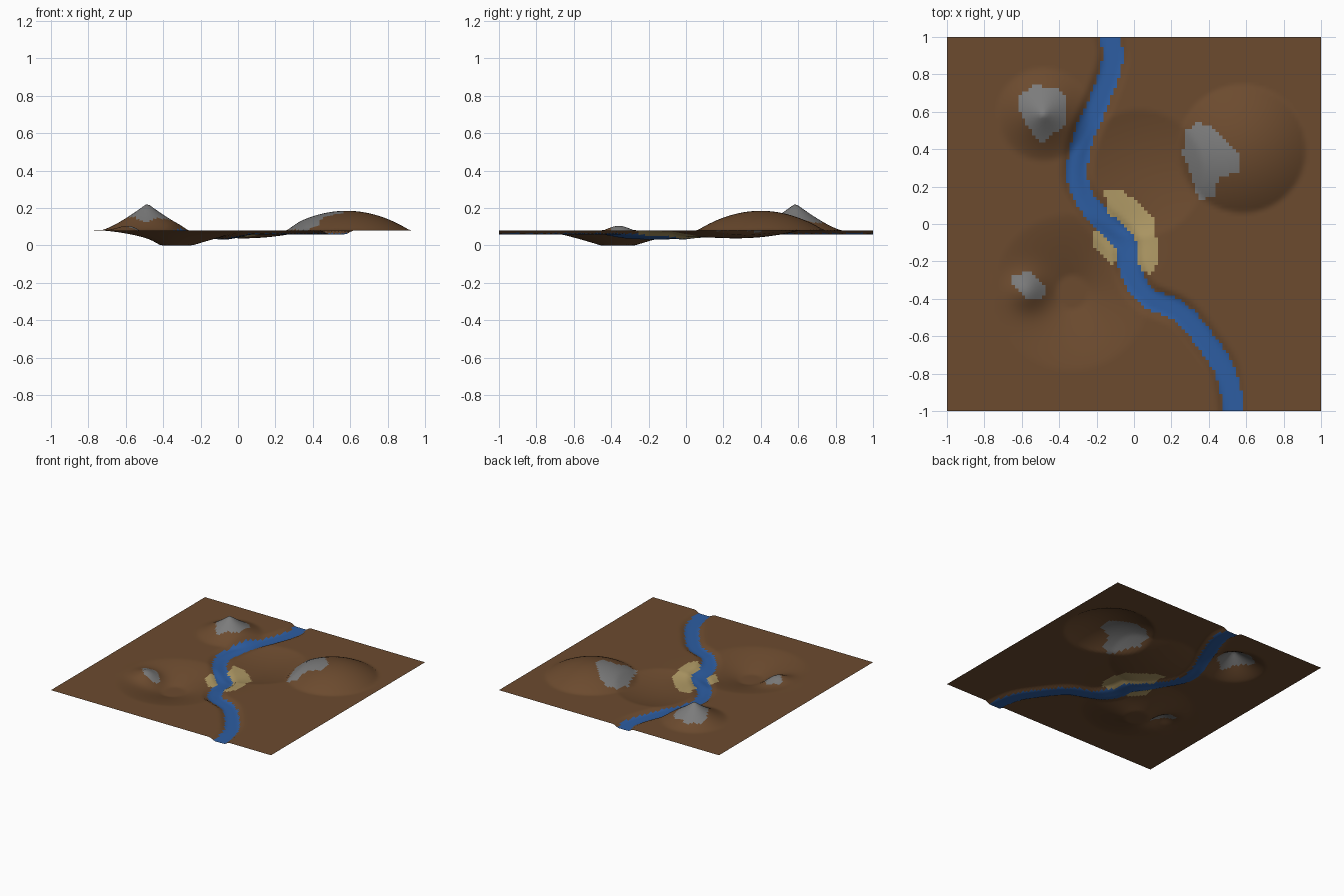
import bpy, bmesh, math
from mathutils import Vector
from mathutils.geometry import interpolate_bezier

if "Cube" in bpy.data.objects:
    bpy.data.objects.remove(bpy.data.objects["Cube"])

N = 110          # grid cells per side
BASE = 0.08      # level of the plain


def material(name, rgb):
    m = bpy.data.materials.new(name)
    m.diffuse_color = (*rgb, 1)
    m.use_nodes = True
    m.node_tree.nodes["Principled BSDF"].inputs["Base Color"].default_value = m.diffuse_color
    return m


# River centre line, smoothed with Bezier spans
course = [Vector((x, y, 0)) for x, y in [
    (-0.15, 1.08), (-0.115, 0.88), (-0.19, 0.65), (-0.275, 0.45), (-0.30, 0.22),
    (-0.19, 0.04), (-0.05, -0.10), (-0.02, -0.25), (0.07, -0.39), (0.25, -0.475),
    (0.40, -0.65), (0.50, -0.82), (0.54, -1.08)]]
river = []
for i in range(len(course) - 1):
    a, b = course[i], course[i + 1]
    ta = (b - course[max(i - 1, 0)]) / 6
    tb = (course[min(i + 2, len(course) - 1)] - a) / 6
    river += [p.xy for p in interpolate_bezier(a, a + ta, b - tb, b, 7)[:-1]]
river.append(course[-1].xy)


def river_distance(x, y):
    p = Vector((x, y))
    best = 9
    for a, b in zip(river, river[1:]):
        d = b - a
        t = max(0, min(1, (p - a).dot(d) / d.length_squared))
        best = min(best, (p - a - t * d).length)
    return best


# Landform helpers
def bowl(x, y, cx, cy, r):
    return max(0, 1 - ((x - cx) ** 2 + (y - cy) ** 2) / r ** 2)


def cone(x, y, cx, cy, r, power):
    return max(0, 1 - math.hypot(x - cx, y - cy) / r) ** power


def bump(x, y, cx, cy, s):
    return math.exp(-((x - cx) ** 2 + (y - cy) ** 2) / (2 * s * s))


def height(x, y, dist):
    z = BASE
    z += 0.145 * cone(x, y, -0.485, 0.585, 0.25, 1.3)   # peak
    z += 0.105 * bowl(x, y, 0.58, 0.40, 0.34)           # broad dome
    z -= 0.042 * bowl(x, y, 0.03, 0.27, 0.34)           # shallow crater
    z -= 0.11 * cone(x, y, -0.335, -0.365, 0.42, 1.3)   # deep hollow
    z += 0.06 * bump(x, y, -0.57, -0.36, 0.07)          # small hill
    z -= 0.022 * bump(x, y, -0.04, -0.06, 0.10)         # sandy dip
    t = max(0, min(1, (dist - 0.04) / 0.05))
    z -= 0.021 * (1 - t * t * (3 - 2 * t))              # river channel
    return max(0, z)


# Ground cover outlines
SAND = [(-0.16, 0.19), (-0.06, 0.18), (0.04, 0.10), (0.11, 0.02), (0.13, -0.20),
        (0.09, -0.28), (-0.02, -0.20), (-0.12, -0.21), (-0.22, -0.12),
        (-0.22, -0.05), (-0.14, 0.02)]
ROCKS = [
    [(-0.62, 0.69), (-0.53, 0.74), (-0.42, 0.73), (-0.36, 0.67), (-0.36, 0.53),
     (-0.43, 0.48), (-0.49, 0.42), (-0.54, 0.48), (-0.62, 0.61)],
    [(0.26, 0.38), (0.28, 0.50), (0.34, 0.54), (0.41, 0.53), (0.57, 0.36),
     (0.57, 0.28), (0.45, 0.25), (0.43, 0.15), (0.35, 0.13)],
    [(-0.65, -0.28), (-0.57, -0.25), (-0.48, -0.32), (-0.48, -0.39),
     (-0.55, -0.41), (-0.65, -0.33)],
]


def inside(x, y, poly):
    hit = False
    for (x1, y1), (x2, y2) in zip(poly, poly[1:] + poly[:1]):
        if (y1 > y) != (y2 > y) and x < x1 + (y - y1) * (x2 - x1) / (y2 - y1):
            hit = not hit
    return hit


# Terrain sheet
bm = bmesh.new()
bmesh.ops.create_grid(bm, x_segments=N, y_segments=N, size=1)
for v in bm.verts:
    v.co.z = height(v.co.x, v.co.y, river_distance(v.co.x, v.co.y))
for f in bm.faces:
    c = f.calc_center_median()
    f.smooth = True
    if river_distance(c.x, c.y) < 0.055:
        f.material_index = 1
    elif inside(c.x, c.y, SAND):
        f.material_index = 2
    elif any(inside(c.x, c.y, r) for r in ROCKS):
        f.material_index = 3
low = min(v.co.z for v in bm.verts)
for v in bm.verts:
    v.co.z -= low
mesh = bpy.data.meshes.new("terrain")
bm.to_mesh(mesh)
bm.free()
for m in (material("earth", (0.15, 0.07, 0.028)), material("water", (0.026, 0.11, 0.36)),
          material("sand", (0.43, 0.32, 0.13)), material("rock", (0.2, 0.2, 0.2))):
    mesh.materials.append(m)
bpy.context.collection.objects.link(bpy.data.objects.new("terrain", mesh))
